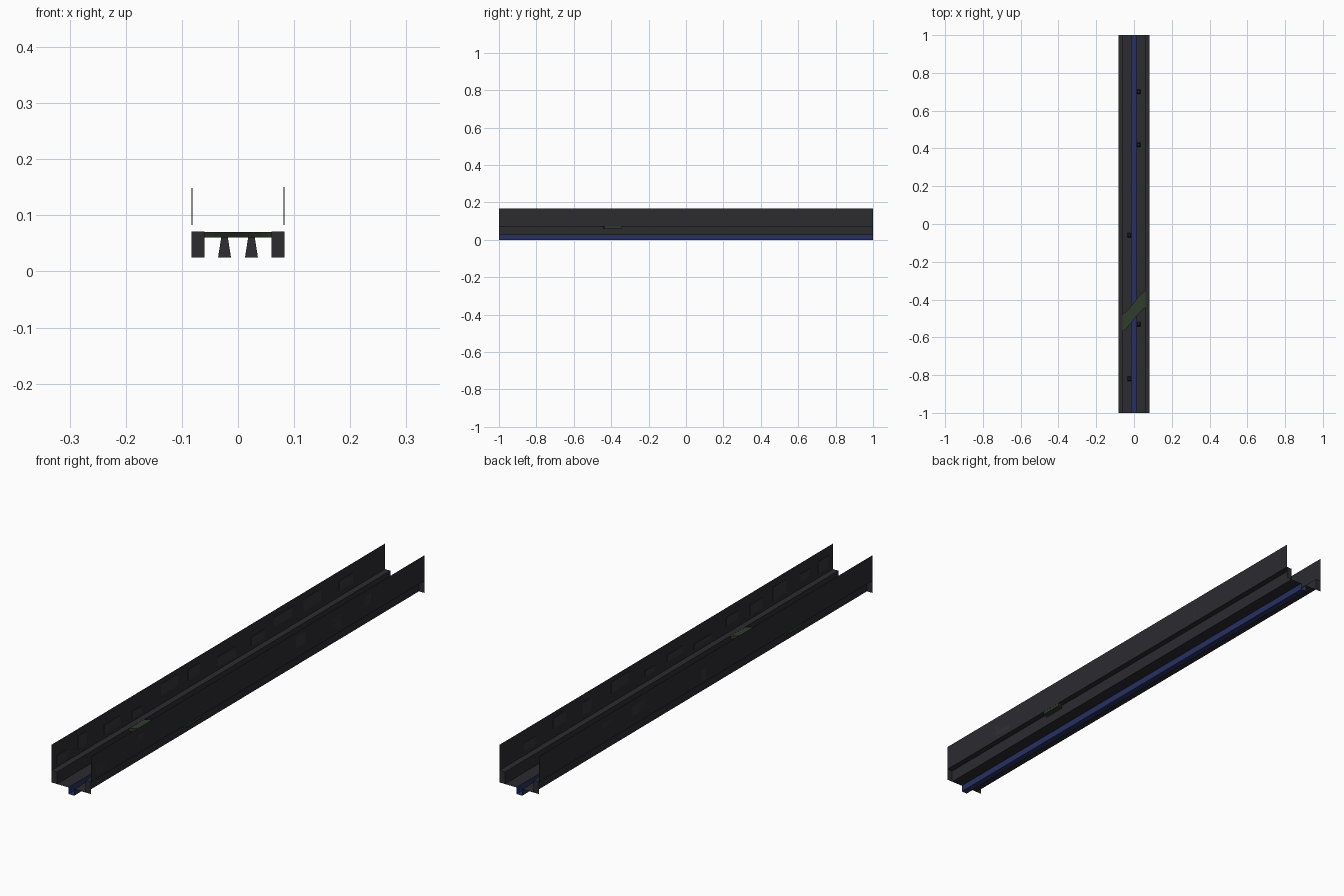
import bpy, math, random

if "Cube" in bpy.data.objects:
    bpy.data.objects.remove(bpy.data.objects["Cube"])

random.seed(4)


def material(name, color):
    m = bpy.data.materials.new(name)
    m.diffuse_color = (*color, 1)
    m.use_nodes = True
    m.node_tree.nodes["Principled BSDF"].inputs["Base Color"].default_value = m.diffuse_color
    return m


DARK = material("dark_metal", (0.025, 0.025, 0.03))
PANEL = material("panel_metal", (0.035, 0.035, 0.04))
BLUE = material("blue_channel", (0.02, 0.03, 0.12))
GREEN = material("mossy_metal", (0.03, 0.045, 0.025))


def mesh_object(name, verts, faces, mat):
    me = bpy.data.meshes.new(name)
    me.from_pydata(verts, [], faces)
    me.update()
    ob = bpy.data.objects.new(name, me)
    bpy.context.collection.objects.link(ob)
    me.materials.append(mat)
    return ob


def sheet(name, profile, mat):
    """Open cross-section (x, z) swept along the full length."""
    n = len(profile)
    verts = [(x, y, z) for y in (-1, 1) for x, z in profile]
    faces = [(i, i + 1, n + i + 1, n + i) for i in range(n - 1)]
    return mesh_object(name, verts, faces, mat)


def frustum(name, x, y, z, base, top, height, mat):
    """Tapered square block, open underneath."""
    corners = ((-1, -1), (1, -1), (1, 1), (-1, 1))
    verts = [(x + sx * r / 2, y + sy * r / 2, zz)
             for r, zz in ((base, z), (top, z + height)) for sx, sy in corners]
    faces = [(i, (i + 1) % 4, 4 + (i + 1) % 4, 4 + i) for i in range(4)] + [(4, 5, 6, 7)]
    return mesh_object(name, verts, faces, mat)


def box(name, lo, hi, mat):
    verts = [(x, y, z) for x in (lo[0], hi[0]) for y in (lo[1], hi[1]) for z in (lo[2], hi[2])]
    faces = [(0, 1, 3, 2), (4, 6, 7, 5), (0, 4, 5, 1), (2, 3, 7, 6), (0, 2, 6, 4), (1, 5, 7, 3)]
    return mesh_object(name, verts, faces, mat)


WALL, LEDGE, GROOVE = 0.083, 0.060, 0.012
TOP, STEP, FLOOR = 0.168, 0.071, 0.025

# Side walls, ledges and floor halves, with caps closing the ledge ends
for side, s in (("left", -1), ("right", 1)):
    sheet(side + "_wall_and_floor",
          [(s * WALL, TOP), (s * WALL, STEP), (s * LEDGE, STEP),
           (s * LEDGE, FLOOR), (s * GROOVE, FLOOR)], DARK)
    for end, y in (("front", -1), ("back", 1)):
        mesh_object(f"{side}_{end}_ledge_cap",
                    [(s * LEDGE, y, FLOOR), (s * WALL, y, FLOOR),
                     (s * WALL, y, STEP), (s * LEDGE, y, STEP)],
                    [(0, 1, 2, 3)], DARK)

    # Thin raised panels along the inside of each wall
    y = -0.97
    while y < 0.88:
        length = random.uniform(0.05, 0.11)
        z0 = random.uniform(0.08, 0.11)
        xs = sorted((s * WALL, s * (WALL - 0.0015)))
        box(side + "_wall_panel", (xs[0], y, z0),
            (xs[1], y + length, z0 + random.uniform(0.02, 0.05)), PANEL)
        y += length + random.uniform(0.05, 0.12)

# Sunken central channel
sheet("central_channel", [(-GROOVE, FLOOR), (-GROOVE, 0), (GROOVE, 0), (GROOVE, FLOOR)], BLUE)

# Tapered posts standing on the floor
for x, y in ((0.024, 0.70), (0.024, 0.42), (-0.024, -0.06), (0.024, -0.53), (-0.024, -0.82)):
    frustum("floor_post", x, y, FLOOR, 0.023, 0.012, 0.035, DARK)

# Curved diagonal bridge crossing from ledge to ledge
N = 16
verts, faces = [], []
for i in range(N + 1):
    t = i / N
    x = -WALL + 2 * WALL * t
    yc = -0.53 + 0.14 * (t * t * (3 - 2 * t))
    for dy, z in ((-0.045, 0.060), (0.045, 0.060), (0.045, 0.0705), (-0.045, 0.0705)):
        verts.append((x, yc + dy, z))
for i in range(N):
    a, b = 4 * i, 4 * i + 4
    faces += [(a + k, a + (k + 1) % 4, b + (k + 1) % 4, b + k) for k in range(4)]
faces += [(3, 2, 1, 0), (4 * N, 4 * N + 1, 4 * N + 2, 4 * N + 3)]
mesh_object("curved_bridge", verts, faces, GREEN)
